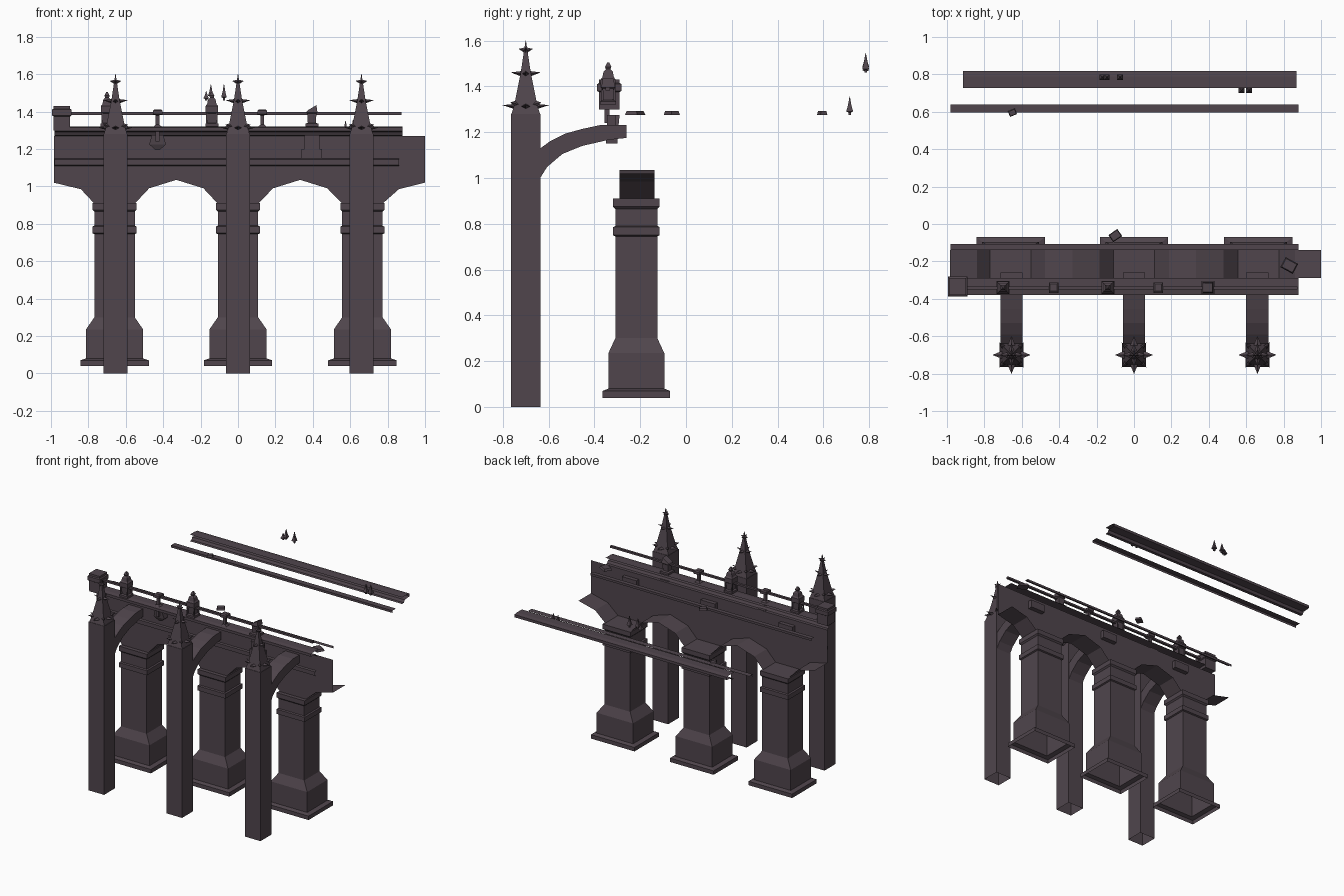
import bpy, math

stone = bpy.data.materials.new("dark_stone")
stone.diffuse_color = (0.080, 0.060, 0.073, 1)


def make(name, verts, faces):
    me = bpy.data.meshes.new(name)
    me.from_pydata(verts, [], faces)
    me.materials.append(stone)
    ob = bpy.data.objects.new(name, me)
    bpy.context.collection.objects.link(ob)
    return ob


def loft(name, cx, cy, sections, bottom=True, top=True, n=4, rot=0.0):
    """Stack of (z, half_x, half_y) sections with n sides; n=4 gives rectangles."""
    k = 1 / math.cos(math.pi / n)
    verts, faces = [], []
    for z, hx, hy in sections:
        for i in range(n):
            a = 2 * math.pi * (i + 0.5) / n
            x, y = hx * k * math.cos(a), hy * k * math.sin(a)
            verts.append((cx + x * math.cos(rot) - y * math.sin(rot),
                          cy + x * math.sin(rot) + y * math.cos(rot), z))
    for s in range(len(sections) - 1):
        for i in range(n):
            j = (i + 1) % n
            faces.append((s * n + i, s * n + j, (s + 1) * n + j, (s + 1) * n + i))
    if bottom:
        faces.append(tuple(reversed(range(n))))
    if top:
        faces.append(tuple(range((len(sections) - 1) * n, len(sections) * n)))
    return make(name, verts, faces)


def moulding(name, x0, x1, profile):
    """Open-ended strip: a (y, z) profile swept along x."""
    n = len(profile)
    verts = [(x, y, z) for x in (x0, x1) for y, z in profile]
    return make(name, verts, [(i, i + 1, n + i + 1, n + i) for i in range(n - 1)])


def spike(name, base, direction, length, w, h):
    """Horizontal four-sided thorn pointing outwards."""
    dx, dy = direction
    bx, by, bz = base
    px, py = -dy, dx
    v = [(bx + px * w, by + py * w, bz), (bx, by, bz + h),
         (bx - px * w, by - py * w, bz), (bx, by, bz - h),
         (bx + dx * length, by + dy * length, bz + h * 0.5)]
    return make(name, v, [(0, 1, 4), (1, 2, 4), (2, 3, 4), (3, 0, 4)])


BAYS = (-0.66, 0.0, 0.665)

# Piers: hollow underneath, stepped plinth, shaft and two bands
pier_profile = [(0.04, .183, .147), (0.07, .183, .147), (0.08, .153, .122),
                (0.235, .153, .122), (0.30, .108, .092), (0.745, .108, .092),
                (0.75, .118, .102), (0.785, .118, .102), (0.79, .108, .092),
                (0.865, .108, .092), (0.875, .118, .102), (0.91, .118, .102)]
for c in BAYS:
    loft("pier", c, -0.217, pier_profile, bottom=False)

# Arcade wall (thin sheet) with its soffits running back
arch = [(-0.985, 1.02), (-0.84, .985), (-0.77, .91)]
for a, b in zip(BAYS, BAYS[1:]):
    m = (a + b) / 2
    arch += [(a + .11, .91), (m - .145, .99), (m, 1.035), (m + .145, .99), (b - .11, .91)]
arch += [(0.775, .91), (0.86, .985), (1.0, 1.02)]
n = len(arch)
make("arcade_wall", [(x, -0.29, z) for x, z in arch] + [(x, -0.29, 1.27) for x, z in arch],
     [(i, i + 1, n + i + 1, n + i) for i in range(n - 1)])
make("arch_soffit", [(x, -0.29, z) for x, z in arch] + [(x, -0.138, z) for x, z in arch],
     [(i, i + 1, n + i + 1, n + i) for i in range(n - 1)])

# Cornices and string courses, front and back
front = [(-0.29, 1.27), (-0.31, 1.272), (-0.32, 1.29), (-0.38, 1.295), (-0.38, 1.315),
         (-0.35, 1.32), (-0.29, 1.32)]
moulding("front_cornice", -0.98, 0.88, front)
moulding("rear_cornice", -0.915, 0.87, [(0.438 - y, z) for y, z in front])
moulding("wall_band", -0.98, 0.86, [(-0.29, 1.11), (-0.302, 1.115), (-0.302, 1.145), (-0.29, 1.15)])
moulding("inner_front_trim", -0.98, 0.88, [(-0.14, 1.272), (-0.108, 1.272), (-0.108, 1.255)])
moulding("inner_rear_trim", -0.98, 0.88, [(0.64, 1.272), (0.597, 1.272), (0.597, 1.255)])

# Buttress towers, spires with thorns, and flying arches
upper = [(-0.64, 1.127), (-0.59, 1.163), (-0.53, 1.193), (-0.454, 1.214), (-0.37, 1.232), (-0.26, 1.232)]
lower = [(-0.64, .995), (-0.607, 1.048), (-0.54, 1.105), (-0.454, 1.14), (-0.336, 1.167), (-0.26, 1.175)]
for c in (-0.655, 0.0, 0.66):
    loft("buttress", c, -0.70, [(0, .065, .065), (1.28, .065, .065)], bottom=False)
    loft("spire", c, -0.70, [(1.28, .062, .062), (1.32, .05, .05), (1.44, .026, .026),
                             (1.46, .022, .022), (1.56, .007, .007), (1.60, .001, .001)])
    for z, r, body in ((1.312, .102, .045), (1.455, .066, .018), (1.558, .032, .004)):
        for k in range(4):
            d = (math.cos(k * math.pi / 2), math.sin(k * math.pi / 2))
            spike("spire_thorn", (c + d[0] * body, -0.70 + d[1] * body, z), d, r - body, .02 * r / .1 + .003, .012)
    for k in range(4):
        a = math.pi / 4 + k * math.pi / 2
        d = (math.cos(a), math.sin(a))
        spike("corner_thorn", (c + d[0] * .05, -0.70 + d[1] * .05, 1.32), d, .045, .015, .02)
    ring = upper + lower[::-1]
    m, q = len(ring), len(upper)
    verts = [(c + s * .06, y, z) for s in (-1, 1) for y, z in ring]
    faces = [(i, (i + 1) % m, m + (i + 1) % m, m + i) for i in range(m)]
    for o in (0, m):
        faces += [(o + i, o + i + 1, o + m - 2 - i, o + m - 1 - i) for i in range(q - 1)]
    make("flying_arch", verts, faces)

# Parapet: end post, handrail and small posts
loft("end_post", -0.942, -0.335, [(1.30, .045, .045), (1.375, .045, .045), (1.38, .053, .053),
                                  (1.41, .053, .053), (1.415, .045, .045), (1.43, .045, .045)])
loft("handrail", -0.015, -0.342, [(1.383, .888, .009), (1.397, .888, .009)])
for x in (-0.43, 0.13):
    loft("rail_post", x, -0.34, [(1.32, .022, .022), (1.33, .010, .010), (1.38, .010, .010),
                                 (1.386, .025, .028), (1.405, .025, .028), (1.412, .018, .018)])

# Lanterns, the third one broken off
lantern = [(1.32, .035, .035), (1.335, .035, .035), (1.34, .022, .022), (1.39, .025, .025),
           (1.395, .033, .033), (1.43, .033, .033), (1.44, .025, .025), (1.465, .02, .02),
           (1.475, .010, .010), (1.485, .014, .014), (1.505, .004, .004)]
for x in (-0.70, -0.14):
    loft("lantern", x, -0.34, lantern)
    for sx in (-1, 1):
        for sy in (-1, 1):
            loft("lantern_leg", x + sx * .027, -0.34 + sy * .027,
                 [(1.335, .004, .004), (1.395, .004, .004)])
broken = loft("broken_lantern", 0.395, -0.34, [(1.32, .035, .035), (1.335, .035, .035),
              (1.34, .022, .022), (1.39, .024, .024), (1.396, .03, .03), (1.42, .024, .024)])
for v in broken.data.vertices:
    if v.co.z > 1.41:
        v.co.z += (v.co.x - 0.395) * 0.6

# Brackets below the cornice
loft("pendant", -0.43, -0.315, [(1.195, .012, .006), (1.225, .045, .02), (1.275, .03, .025)])
loft("bracket", 0.395, -0.325, [(1.15, .055, .025), (1.20, .055, .025), (1.201, .04, .02), (1.275, .04, .02)])
loft("bracket_stem", -0.43, -0.345, [(1.24, .01, .01), (1.30, .01, .01)])

# Loose stone chips
for x, y, s, r in ((-0.10, -0.062, .029, .6), (0.83, -0.222, .038, -.5), (-0.65, 0.595, .02, .4)):
    loft("stone_chip", x, y, [(1.275, s, s * .8), (1.292, s * .85, s * .65)], rot=r)

# Small loose finials over the rear cornice
for x, y, z, h in ((-0.17, .785, 1.46, .05), (-0.145, .785, 1.47, .075), (-0.075, .785, 1.46, .085),
                   (0.575, .715, 1.275, .075), (0.615, .715, 1.275, .08)):
    loft("small_finial", x, y, [(z, .006, .006), (z + h * .15, .006, .006), (z + h * .2, .015, .015),
                                (z + h * .5, .008, .008), (z + h, .001, .001)])
